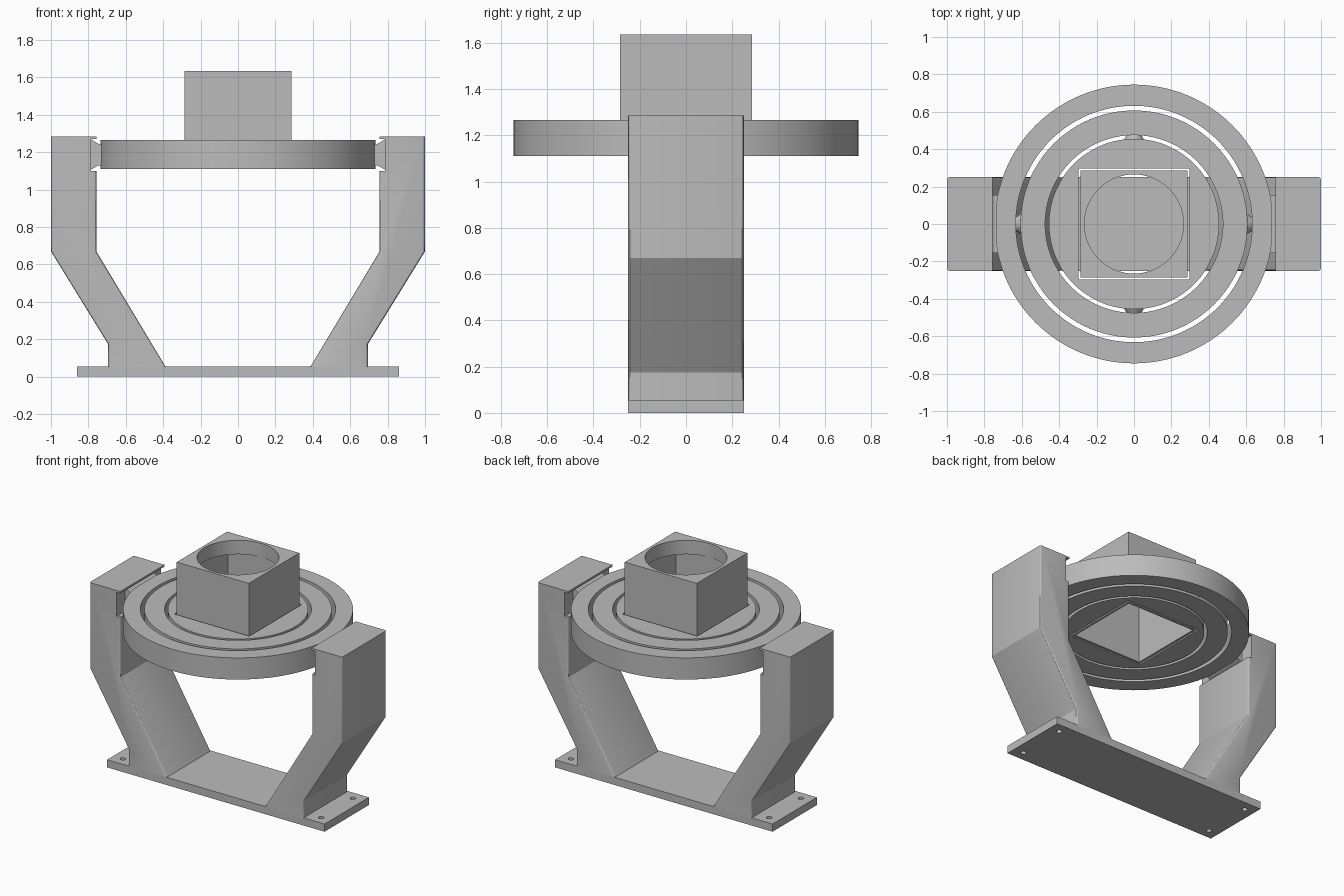
import bpy
import bmesh
import math
from mathutils import Matrix, Vector

if "Cube" in bpy.data.objects:
    bpy.data.objects.remove(bpy.data.objects["Cube"], do_unlink=True)

grey = bpy.data.materials.new("plain grey")
grey.use_nodes = True
grey.diffuse_color = (0.5, 0.5, 0.5, 1)
grey.node_tree.nodes["Principled BSDF"].inputs["Base Color"].default_value = (0.5, 0.5, 0.5, 1)

RING_LOW, RING_HIGH = 1.11, 1.265
RING_MID = (RING_LOW + RING_HIGH) / 2


def finish(name, bm):
    """Turn a bmesh into a grey object with smooth rounds and sharp edges."""
    bmesh.ops.recalc_face_normals(bm, faces=bm.faces)
    mesh = bpy.data.meshes.new(name)
    bm.to_mesh(mesh)
    bm.free()
    mesh.materials.append(grey)
    obj = bpy.data.objects.new(name, mesh)
    bpy.context.collection.objects.link(obj)
    shade(obj)
    return obj


def activate(obj):
    bpy.ops.object.select_all(action='DESELECT')
    obj.select_set(True)
    bpy.context.view_layer.objects.active = obj


def shade(obj):
    activate(obj)
    bpy.ops.object.shade_smooth_by_angle(angle=math.radians(25))


def box(name, low, high):
    bm = bmesh.new()
    bmesh.ops.create_cube(bm, size=1)
    low, high = Vector(low), Vector(high)
    for v in bm.verts:
        v.co = (low + high) / 2 + v.co * (high - low)
    return finish(name, bm)


def cone(name, r1, r2, depth, matrix, segments=32):
    bm = bmesh.new()
    bmesh.ops.create_cone(bm, cap_ends=True, segments=segments, radius1=r1,
                          radius2=r2, depth=depth, matrix=matrix)
    return finish(name, bm)


def cut(obj, cutter):
    """Subtract the cutter and throw it away."""
    mod = obj.modifiers.new("cut", 'BOOLEAN')
    mod.operation = 'DIFFERENCE'
    mod.solver = 'EXACT'
    mod.object = cutter
    activate(obj)
    bpy.ops.object.modifier_apply(modifier=mod.name)
    bpy.data.objects.remove(cutter, do_unlink=True)
    shade(obj)


def extrude_profile(points, half_depth):
    """Extrude an x-z outline along y."""
    bm = bmesh.new()
    face = bm.faces.new([bm.verts.new((x, -half_depth, z)) for x, z in points])
    new = bmesh.ops.extrude_face_region(bm, geom=[face])["geom"]
    verts = [g for g in new if isinstance(g, bmesh.types.BMVert)]
    bmesh.ops.translate(bm, verts=verts, vec=(0, 2 * half_depth, 0))
    return bm


def ring(name, inner, outer, flat=None):
    """Spin a rectangle about z; flat trims the sides at that x."""
    bm = bmesh.new()
    corners = [(inner, RING_LOW), (outer, RING_LOW), (outer, RING_HIGH), (inner, RING_HIGH)]
    verts = [bm.verts.new((r, 0, z)) for r, z in corners]
    edges = [bm.edges.new((verts[i - 1], verts[i])) for i in range(4)]
    bmesh.ops.spin(bm, geom=verts + edges, cent=(0, 0, 0), axis=(0, 0, 1),
                   angle=math.tau, steps=128)
    bmesh.ops.remove_doubles(bm, verts=bm.verts, dist=0.0005)
    if flat:
        for v in bm.verts:
            v.co.x = max(-flat, min(flat, v.co.x))
    return finish(name, bm)


# Base plate with four screw holes
base = box("base_plate", (-0.86, -0.25, 0), (0.86, 0.25, 0.055))
for x in (-0.785, 0.785):
    for y in (-0.18, 0.18):
        cut(base, cone("hole_cutter", 0.018, 0.018, 0.3, Matrix.Translation((x, y, 0))))

# Cranked arms, each with a slot for the outer ring
SLOT = 0.785
arm_outline = [(0.385, 0.05), (0.695, 0.05), (0.695, 0.175), (1.0, 0.67),
               (1.0, 1.285), (0.757, 1.285), (0.757, 1.272), (SLOT, 1.272),
               (SLOT, 1.1), (0.757, 1.1), (0.757, 0.67)]
tab_outline = [(0.71, 1.13), (0.745, 1.13), (SLOT, 1.108),
               (SLOT, 1.268), (0.745, 1.245), (0.71, 1.245)]
for side, s in (("left", 1), ("right", -1)):
    bm = extrude_profile([(s * x, z) for x, z in arm_outline], 0.25)
    long_edges = []
    for e in bm.edges:
        a, b = (v.co for v in e.verts)
        in_slot = abs(abs(a.x) - SLOT) < 0.001 and abs(abs(b.x) - SLOT) < 0.001
        if abs(a.z - b.z) > 0.1 and not in_slot:
            long_edges.append(e)
    bmesh.ops.bevel(bm, geom=long_edges, offset=0.014, segments=3,
                    profile=0.5, affect='EDGES')
    finish(side + "_arm", bm)
    # Dovetail tab that joins the outer ring to the arm
    finish(side + "_dovetail_tab",
           extrude_profile([(s * x, z) for x, z in tab_outline], 0.155))

# Nested rings
ring("outer_ring", 0.632, 0.745, flat=0.735)
ring("middle_ring", 0.475, 0.607)

# Inner disc with a square opening
disc = cone("inner_disc", 0.455, 0.455, RING_HIGH - RING_LOW,
            Matrix.Translation((0, 0, RING_MID)), 128)
cut(disc, box("square_cutter", (-0.296, -0.296, 1), (0.296, 0.296, 1.4)))

# Tapered pivots: middle ring turns about x, inner disc about y
for radius, angles in ((0.62, (0, 180)), (0.465, (90, 270))):
    for a in angles:
        m = (Matrix.Rotation(math.radians(a), 4, 'Z')
             @ Matrix.Translation((radius, 0, RING_MID))
             @ Matrix.Rotation(math.pi / 2, 4, 'Y'))
        cone("pivot_pin", 0.055, 0.035, 0.034, m)

# Hollow square holder, open below, with a round opening on top
holder = box("square_holder", (-0.285, -0.285, RING_LOW), (0.285, 0.285, 1.635))
cut(holder, box("hollow_cutter", (-0.27, -0.27, 1), (0.27, 0.27, 1.535)))
cut(holder, cone("round_cutter", 0.265, 0.265, 0.4, Matrix.Translation((0, 0, 1.6)), 96))
